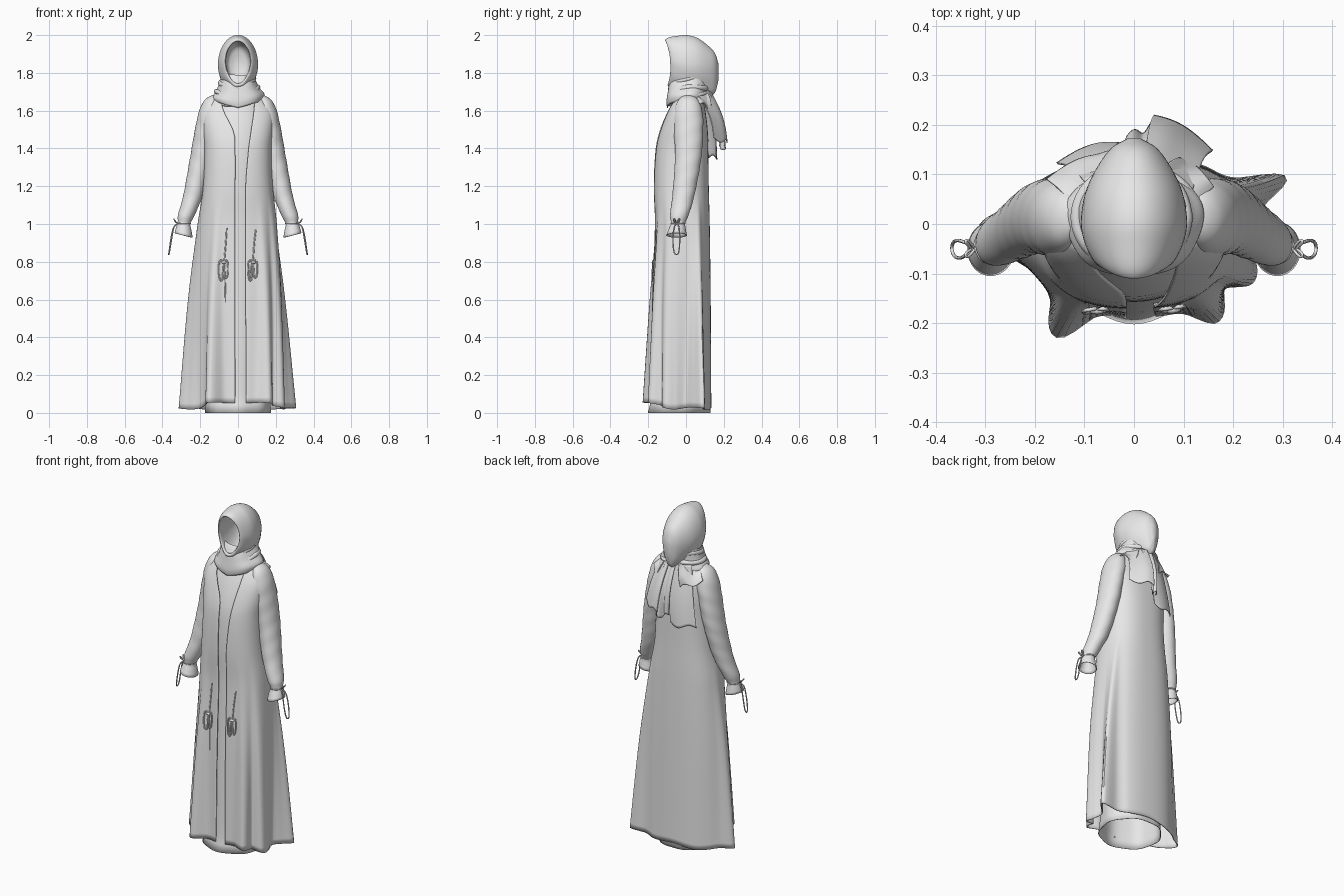
import bpy, bmesh, math
from math import sin, cos, pi, radians
from mathutils import Vector

if "Cube" in bpy.data.objects:
    bpy.data.objects.remove(bpy.data.objects["Cube"])

fabric = bpy.data.materials.new("light grey fabric")
fabric.use_nodes = True
fabric.diffuse_color = (0.8, 0.8, 0.8, 1)
fabric.node_tree.nodes["Principled BSDF"].inputs["Base Color"].default_value = (0.8, 0.8, 0.8, 1)


def table(rows, key):
    """Smoothly interpolate rows of (key, value, ...)."""
    key = max(rows[0][0], min(rows[-1][0], key))
    i = max(j for j in range(len(rows) - 1) if rows[j][0] <= key)
    a, b = rows[i], rows[i + 1]
    p, q = rows[max(i - 1, 0)], rows[min(i + 2, len(rows) - 1)]
    h = b[0] - a[0]
    u = (key - a[0]) / h
    out = []
    for c in range(1, len(a)):
        ma = (b[c] - p[c]) / (b[0] - p[0]) * h
        mb = (q[c] - a[c]) / (q[0] - a[0]) * h
        out.append((2*u**3 - 3*u**2 + 1) * a[c] + (u**3 - 2*u**2 + u) * ma
                   + (3*u**2 - 2*u**3) * b[c] + (u**3 - u**2) * mb)
    return out


def finish(ob, thickness=0):
    ob.data.materials.append(fabric)
    if thickness:
        mod = ob.modifiers.new("cloth thickness", 'SOLIDIFY')
        mod.thickness = thickness
        mod.offset = 0
    bpy.ops.object.select_all(action='DESELECT')
    bpy.context.view_layer.objects.active = ob
    ob.select_set(True)
    if ob.type == 'MESH':
        bpy.ops.object.shade_smooth_by_angle(angle=radians(60))


def loft(name, rings, closed=True, caps=(), thickness=0):
    """Skin a list of equal rings; caps lists the ring indices to fill."""
    bm = bmesh.new()
    vs = [[bm.verts.new(p) for p in r] for r in rings]
    n = len(vs[0])
    for a, b in zip(vs, vs[1:]):
        for i in range(n if closed else n - 1):
            j = (i + 1) % n
            bm.faces.new((a[i], a[j], b[j], b[i]))
    for c in caps:
        bm.faces.new(vs[c])
    bmesh.ops.recalc_face_normals(bm, faces=bm.faces)
    me = bpy.data.meshes.new(name)
    bm.to_mesh(me)
    bm.free()
    ob = bpy.data.objects.new(name, me)
    bpy.context.collection.objects.link(ob)
    finish(ob, thickness)


def cord(name, pts, radius, closed=False):
    cu = bpy.data.curves.new(name, 'CURVE')
    cu.dimensions = '3D'
    cu.bevel_depth = radius
    cu.bevel_resolution = 2
    cu.resolution_u = 5
    sp = cu.splines.new('NURBS')
    sp.points.add(len(pts) - 1)
    for p, co in zip(sp.points, pts):
        p.co = (*co, 1)
    sp.order_u = 3
    sp.use_endpoint_u = True
    sp.use_cyclic_u = closed
    ob = bpy.data.objects.new(name, cu)
    bpy.context.collection.objects.link(ob)
    finish(ob)


def steps(a, b, n):
    return [a + (b - a) * i / (n - 1) for i in range(n)]


# Open coat: height, half width, front y, back y
BODY = [(0, .25, -.195, .14), (.6, .234, -.18, .132), (1.0, .205, -.163, .124),
        (1.2, .182, -.168, .118), (1.4, .176, -.158, .115), (1.5, .186, -.135, .112),
        (1.6, .184, -.096, .10), (1.67, .13, -.06, .085)]
# Hem folds: angle, radial factor
FOLDS = [(-95, .95), (-78, .96), (-66, 1.0), (-57, 1.23), (-40, .95), (-30, 1.1), (-11, .98),
         (10, .92), (22, 1.16), (31, 1.43), (41, 1.08), (58, 1.02), (90, .95), (125, 1.0),
         (142, 1.02), (160, 1.08), (175, 1.26), (190, 1.05), (208, .9), (228, 1.0),
         (243, 1.37), (252, 1.0), (270, .95)]
# Front edges of the coat: height, left x, right x
EDGES = [(0, .045, -.015), (1.15, .04, -.015), (1.38, .055, -.015),
         (1.48, .068, -.022), (1.6, .085, -.078), (1.67, .09, -.095)]


def coat_point(z, t):
    w, yf, yb = table(BODY, z)
    k = max(0, 1 - z / 1.15)
    e = 1 - .2 * (1 - k)
    f = 1 + (table(FOLDS, math.degrees(t))[0] - 1) * k
    c, s = cos(t), sin(t)
    x = w * f * math.copysign(abs(c) ** e, c)
    y = (yf + yb) / 2 + (yb - yf) / 2 * f * math.copysign(abs(s) ** e, s)
    return Vector((x, y, z))


rings = []
for z in steps(0, 1.67, 56):
    w = table(BODY, z)[0]
    xl, xr = table(EDGES, z)
    e = 1 - .2 * (1 - max(0, 1 - z / 1.15))
    t0 = -math.acos((xl / w) ** (1 / e))
    t1 = pi + math.acos((-xr / w) ** (1 / e))
    ring = []
    for t in steps(t0, t1, 160):
        hem = .022 + .035 * max(0, -sin(t)) ** 2 + .006 * sin(5 * t)
        ring.append(coat_point(hem + z * (1.67 - hem) / 1.67, t))
    rings.append(ring)
loft("open_coat", rings, closed=False, thickness=.005)


# Straight dress underneath, just behind the coat front
DRESS = [(0, .171, -.197, .132), (.06, .168, -.183, .125), (.3, .165, -.172, .11),
         (1.0, .16, -.15, .10), (1.2, .155, -.155, .10), (1.4, .15, -.146, .10),
         (1.5, .15, -.123, .095), (1.6, .135, -.086, .085), (1.67, .09, -.05, .07)]


def oval(z, w, yf, yb, n=64, wave=0, lobes=7):
    out = []
    for i in range(n):
        t = 2 * pi * i / n
        f = 1 + wave * sin(lobes * t)
        out.append((w * f * cos(t), (yf + yb) / 2 + (yb - yf) / 2 * f * sin(t), z))
    return out


loft("inner_dress", [oval(z, *table(DRESS, z), wave=.02 * max(0, 1 - z))
                     for z in steps(0, 1.67, 40)], thickness=.004)

# Sleeves and flared cuffs: -height, centre x, centre y, radius x, radius y
SLEEVE = [(-1.68, .125, .012, .012, .02), (-1.66, .136, .012, .036, .048),
          (-1.6, .147, .012, .056, .072), (-1.5, .17, .014, .056, .075),
          (-1.35, .197, .011, .055, .068), (-1.15, .238, -.014, .05, .056),
          (-1.04, .277, -.037, .04, .046), (-1.005, .286, -.042, .031, .034),
          (-.985, .287, -.045, .036, .04), (-.94, .288, -.05, .046, .053)]
for side, sx in (("left", 1), ("right", -1)):
    rings = []
    for z in steps(-1.68, -.94, 50):
        cx, cy, rx, ry = table(SLEEVE, z)
        ring = []
        for i in range(40):
            t = 2 * pi * i / 40
            crease = 1 + .012 * sin(z * 70 + 2 * t)
            ring.append((sx * (cx + rx * crease * cos(t)), cy + ry * crease * sin(t),
                         -z + .25 * (cx + rx * cos(t) - .29) * max(0, (z + 1.1) / .16)))
        rings.append(ring)
    loft(side + "_sleeve", rings, caps=(0,), thickness=.004)
    # Hanging loop and small bow at the wrist
    loop = [(.315, -.048, 1.0), (.338, -.062, 1.0), (.35, -.07, .93), (.363, -.066, .85),
            (.368, -.05, .835), (.365, -.036, .85), (.355, -.032, .93), (.338, -.038, 1.0)]
    cord(side + "_cuff_loop", [(sx * x, y, z) for x, y, z in loop], .0035, True)
    bow = [(.32, -.05, 1.0), (.335, -.07, 1.02), (.342, -.06, 1.03), (.325, -.05, 1.0),
           (.342, -.037, 1.03), (.335, -.03, 1.02)]
    cord(side + "_cuff_bow", [(sx * x, y, z) for x, y, z in bow], .003, True)
    cord(side + "_cuff_tie", [(sx * (.286 + .034 * cos(a)), -.042 + .037 * sin(a), 1.003)
                              for a in steps(0, 2 * pi, 13)[:-1]], .004, True)

# Hood, from the inner pocket out over the face rim to the back
# step, y, centre z, half width, height above, height below, cheek setback
HOOD = [(0, .09, 1.85, .02, .03, .03, 0), (1, .07, 1.85, .055, .09, .09, 0),
        (2, 0, 1.852, .066, .112, .112, .01), (3, -.07, 1.855, .066, .112, .112, .02),
        (4, -.1, 1.856, .064, .11, .112, .024), (5, -.11, 1.855, .071, .12, .122, .026),
        (6, -.09, 1.852, .086, .136, .138, .022), (7, -.045, 1.845, .101, .151, .15, .012),
        (8, .005, 1.838, .107, .162, .158, 0), (9, .06, 1.832, .099, .153, .155, 0),
        (10, .11, 1.828, .077, .122, .148, 0), (11, .152, 1.825, .047, .082, .132, 0),
        (12, .173, 1.815, .012, .03, .05, 0)]
rings = []
for s in steps(0, 12, 49):
    y, cz, rx, up, down, back = table(HOOD, s)
    ring = []
    for i in range(56):
        t = 2 * pi * i / 56
        low = max(0, -sin(t))
        f = 1 + .015 * sin(9 * t + s) * low * (s > 5)
        ring.append((rx * f * cos(t) * (1 - .1 * low), y + back * cos(t) ** 2 + .5 * back * low,
                     cz + (up if sin(t) > 0 else down) * f * sin(t)))
    rings.append(ring)
loft("head_scarf_hood", rings, caps=(0, -1))

# Neck cowl with wrapped folds
COWL = [(1.625, .13, -.1, .105), (1.65, .138, -.104, .118), (1.69, .113, -.097, .118),
        (1.74, .094, -.086, .122), (1.79, .083, -.065, .122)]
rings = []
for z in steps(1.625, 1.79, 20):
    rings.append([(x, y, zz + .035 * abs(x) / .14 * (1.8 - z) / .175 + .01 * sin(9 * x + 30 * z))
                  for x, y, zz in oval(z, *table(COWL, z), wave=.025, lobes=5)])
loft("scarf_cowl", rings, thickness=.005)

# Height, half width, half depth, sideways tilt, forward dip, thickness
WRAPS = [(1.752, .085, .092, .2, .1, .012), (1.727, .093, .096, -.25, .14, .014),
         (1.702, .104, .099, .16, .17, .015), (1.68, .117, .102, -.2, .2, .013),
         (1.662, .128, .102, .12, .2, .011)]
for n, (z, w, d, tilt, dip, r) in enumerate(WRAPS):
    pts = []
    for a in steps(0, 2 * pi, 21)[:-1]:
        x, y = w * cos(a), d * sin(a)
        pts.append((x, y + .014, z + tilt * x + dip * y + .006 * sin(3 * a + n)))
    cord("scarf_wrap_%d" % (n + 1), pts, r, True)


# Scarf tails hanging down the back as gently curved sheets
def tail(name, tl, tr, bl, br, pleats, depth, bulge=.02):
    tl, tr, bl, br = map(Vector, (tl, tr, bl, br))
    rows = []
    for v in steps(0, 1, 24):
        row = []
        for u in steps(0, 1, 40):
            p = tl.lerp(tr, u).lerp(bl.lerp(br, u), v)
            p.y += depth * sin(u * pi * 2 * pleats) * (.5 + .5 * v) + bulge * sin(pi * v)
            p.z += .012 * sin(u * 7) * v
            row.append(p)
        rows.append(row)
    loft(name, rows, closed=False, thickness=.005)


tail("scarf_tail_long", (-.10, .085, 1.70), (.03, .12, 1.71),
     (-.155, .122, 1.35), (-.01, .16, 1.355), .5, .018, .01)
tail("scarf_tail_short", (.02, .125, 1.71), (.115, .06, 1.69),
     (.04, .218, 1.43), (.158, .147, 1.45), .5, .014)
tail("scarf_tail_fold", (-.02, .125, 1.70), (.05, .12, 1.70),
     (-.01, .175, 1.41), (.05, .205, 1.40), 1.5, .008)
# Scarf ends spread over both shoulders
tail("right_shoulder_flap", (-.04, .125, 1.71), (-.105, .0, 1.69),
     (-.06, .14, 1.58), (-.175, .09, 1.62), .5, .012, .012)
tail("left_shoulder_flap", (.11, .0, 1.69), (.06, .11, 1.70),
     (.16, .075, 1.635), (.10, .13, 1.60), .5, .008, .01)


# Waist drawstrings and bows lying on the coat front
def on_front(x, z, lift=.006):
    arc = (pi, 1.5 * pi) if x < 0 else (-pi / 2, 0)
    pts = [coat_point(z, t) for t in steps(*arc, 200)]
    p = min((q for q in pts if q.y < -.08), key=lambda q: abs(q.x - x))
    return (x, p.y - lift, z)


RIGHT_LINE = [(-.06, .98), (-.064, .9), (-.075, .79), (-.068, .7), (-.066, .585)]
LEFT_LINE = [(.095, .97), (.085, .9), (.08, .8), (.064, .76), (.06, .7)]
for name, x, line in (("right", -.075, RIGHT_LINE), ("left", .08, LEFT_LINE)):
    cord(name + "_drawstring", [on_front(px, pz, .002) for px, pz in line], .004)
    for k, (dx, drop) in enumerate(((-.022, .1), (.018, .085))):
        loop = [(x, .8), (x + dx, .82), (x + dx * 1.3, .76), (x + dx, .8 - drop),
                (x + dx * .3, .8 - drop), (x + dx * .2, .75)]
        cord("%s_bow_loop_%d" % (name, k + 1), [on_front(px, pz, .006) for px, pz in loop], .004, True)
    cord(name + "_bow_knot", [on_front(x - .01, .795, .008), on_front(x, .80, .012),
                              on_front(x + .01, .795, .008)], .007)
